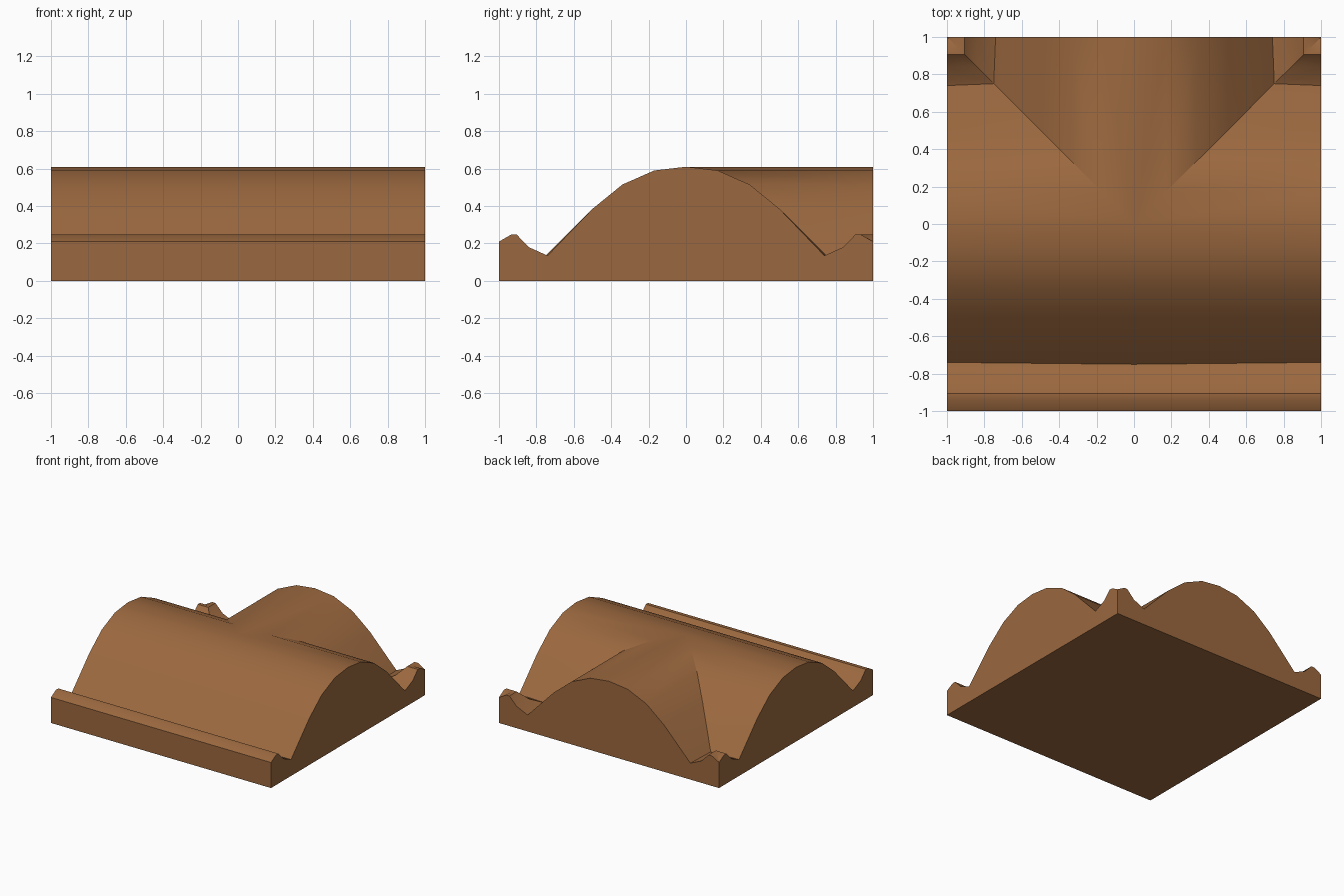
import bpy, bmesh, math

if "Cube" in bpy.data.objects:
    bpy.data.objects.remove(bpy.data.objects["Cube"])

# Cross-section of the mound: distance from the crest line, height
PROFILE = [(0, .61), (.17, .59), (.34, .515), (.5, .385), (.75, .135),
           (.84, .18), (.905, .247), (.935, .247), (1, .21)]

bm = bmesh.new()


def strip(start, end):
    """Loft the profile between two ends, mirrored left and right."""
    for side in (-1, 1):
        rows = []
        for t, z in PROFILE:
            # the gutter swings slightly inwards at the tile's edges
            te = .74 if t == .75 else t
            rows.append([bm.verts.new((side * x, y, z))
                         for x, y in (start(t), end(te))])
        for (a, b), (c, d) in zip(rows, rows[1:]):
            bm.faces.new((a, b, d, c))


strip(lambda t: (0, -t), lambda t: (1, -t))   # front half of the main ridge
strip(lambda t: (t, t), lambda t: (1, t))     # back half, up to the diagonal
strip(lambda t: (t, t), lambda t: (t, 1))     # branch ridge running to the back
bmesh.ops.remove_doubles(bm, verts=bm.verts, dist=.0001)
bmesh.ops.dissolve_degenerate(bm, edges=bm.edges, dist=.0001)

# Side walls and flat underside
rim = [e for e in bm.edges if e.is_boundary]
walls = bmesh.ops.extrude_edge_only(bm, edges=rim)["geom"]
for v in walls:
    if isinstance(v, bmesh.types.BMVert):
        v.co.z = 0
bmesh.ops.holes_fill(bm, edges=[e for e in bm.edges if e.is_boundary], sides=0)
bmesh.ops.recalc_face_normals(bm, faces=bm.faces)

mesh = bpy.data.meshes.new("t_junction_mound")
bm.to_mesh(mesh)
bm.free()
mound = bpy.data.objects.new("t_junction_mound", mesh)
bpy.context.collection.objects.link(mound)

# Brown earth
earth = bpy.data.materials.new("earth")
earth.diffuse_color = (.33, .14, .05, 1)
earth.use_nodes = True
earth.node_tree.nodes["Principled BSDF"].inputs["Base Color"].default_value = earth.diffuse_color
mesh.materials.append(earth)

bpy.context.view_layer.objects.active = mound
mound.select_set(True)
bpy.ops.object.shade_smooth_by_angle(angle=math.radians(30))
